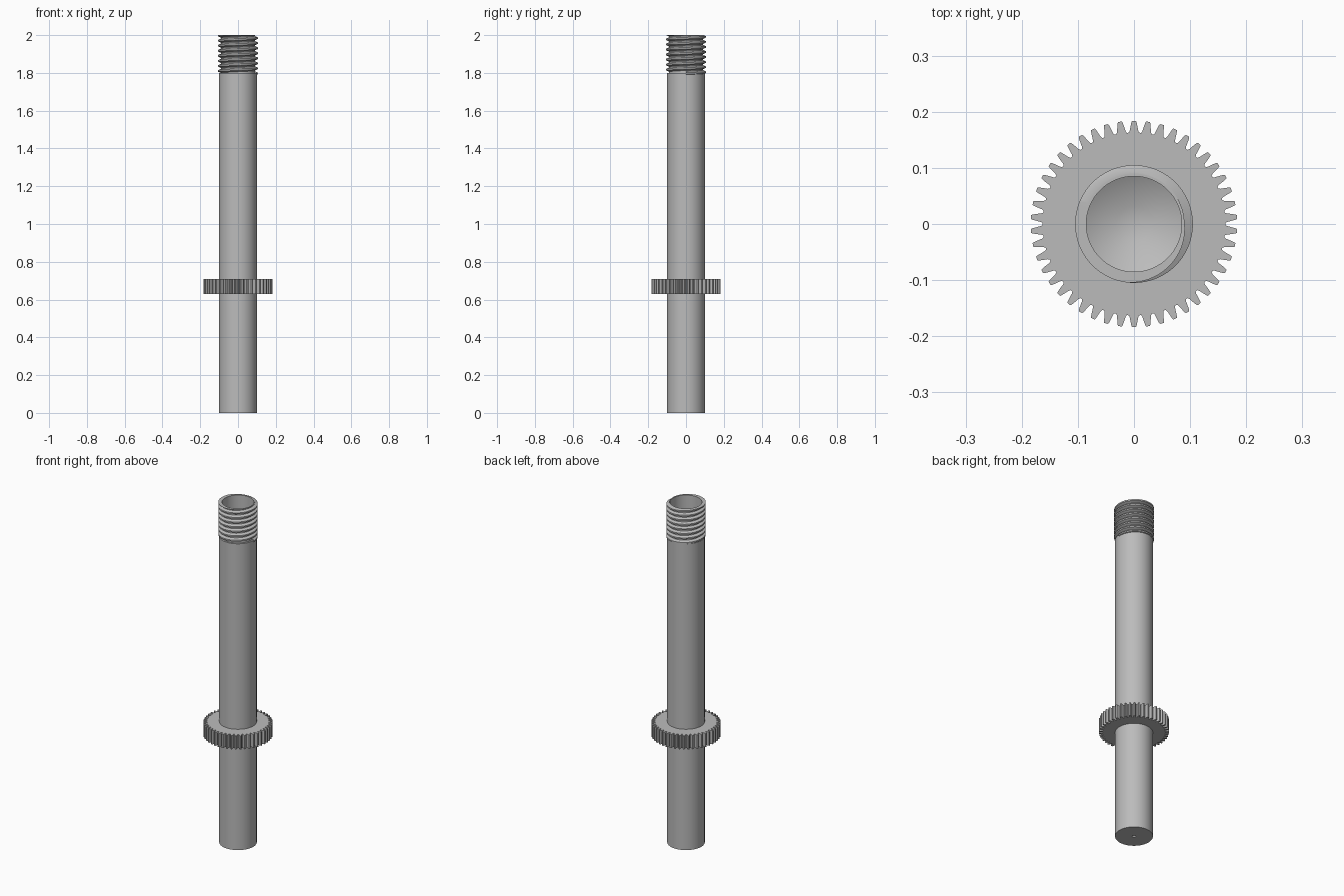
import bpy, bmesh, math
from math import cos, sin, pi, tau

cube = bpy.data.objects.get("Cube")
if cube:
    bpy.data.objects.remove(cube)

GREY = 0.5
steel = bpy.data.materials.new("grey_steel")
steel.use_nodes = True
steel.diffuse_color = (GREY, GREY, GREY, 1)
steel.node_tree.nodes["Principled BSDF"].inputs["Base Color"].default_value = (GREY, GREY, GREY, 1)


def finish(bm, name, angle=30):
    bmesh.ops.recalc_face_normals(bm, faces=bm.faces)
    mesh = bpy.data.meshes.new(name)
    bm.to_mesh(mesh)
    bm.free()
    obj = bpy.data.objects.new(name, mesh)
    obj.data.materials.append(steel)
    bpy.context.collection.objects.link(obj)
    bpy.ops.object.select_all(action='DESELECT')
    obj.select_set(True)
    bpy.context.view_layer.objects.active = obj
    bpy.ops.object.shade_smooth_by_angle(angle=math.radians(angle))
    return obj


def lathe(name, profile, segments=96):
    """Revolve (radius, z) points; end points on the axis close the form."""
    bm = bmesh.new()
    verts = [bm.verts.new((r, 0, z)) for r, z in profile]
    edges = [bm.edges.new(pair) for pair in zip(verts, verts[1:])]
    bmesh.ops.spin(bm, geom=verts + edges, axis=(0, 0, 1), cent=(0, 0, 0),
                   angle=tau, steps=segments, use_merge=True)
    bmesh.ops.remove_doubles(bm, verts=bm.verts, dist=1e-5)
    return finish(bm, name)


# Hollow shaft: small underside dimple, stepped neck, bore with tapered floor
lathe("shaft", [(0, 0.02), (0.01, 0.02), (0.01, 0), (0.1, 0), (0.1, 1.8),
                (0.09, 1.8), (0.09, 2), (0.085, 2), (0.085, 0.1),
                (0.032, 0.07), (0, 0.07)])

# Screw thread: trapezoid section swept up a right-handed helix
TURNS, STEPS, START, RISE = 8, 72, 1.797, 0.214
SECTION = [(0.088, -0.012), (0.105, -0.004), (0.105, 0.004), (0.088, 0.012)]
bm = bmesh.new()
rings = []
for i in range(TURNS * STEPS + 1):
    a = tau * i / STEPS
    z = START + RISE * i / (TURNS * STEPS)
    rings.append([bm.verts.new((r * cos(a), r * sin(a), z + dz)) for r, dz in SECTION])
for low, high in zip(rings, rings[1:]):
    for k in range(4):
        n = (k + 1) % 4
        bm.faces.new((low[k], low[n], high[n], high[k]))
bm.faces.new(rings[0])
bm.faces.new(rings[-1])
# Trim the thread flush with the rim
cut = bmesh.ops.bisect_plane(bm, geom=bm.verts[:] + bm.edges[:] + bm.faces[:],
                             plane_co=(0, 0, 2), plane_no=(0, 0, 1), clear_outer=True)
rim = [e for e in cut["geom_cut"] if isinstance(e, bmesh.types.BMEdge)]
bmesh.ops.triangle_fill(bm, edges=rim, use_beauty=True)
finish(bm, "screw_thread")

# Spur gear: one tooth outline repeated round the shaft, with a central bore
TEETH, BOTTOM, TOP = 46, 0.63, 0.71
PITCH = tau / TEETH
TOOTH = [(0.163, -0.42), (0.166, -0.34), (0.175, -0.25), (0.181, -0.19), (0.184, -0.14),
         (0.184, 0.14), (0.181, 0.19), (0.175, 0.25), (0.166, 0.34), (0.163, 0.42)]
bm = bmesh.new()
outline = [(r, pi / 2 + PITCH * (t + f)) for t in range(TEETH) for r, f in TOOTH]


def ring(points, z):
    return [bm.verts.new((r * cos(a), r * sin(a), z)) for r, a in points]


bore = [(0.099, a) for _, a in outline]
loops = [ring(outline, BOTTOM), ring(outline, TOP), ring(bore, TOP), ring(bore, BOTTOM)]
for lo, hi in zip(loops, loops[1:] + loops[:1]):
    for k in range(len(lo)):
        n = (k + 1) % len(lo)
        bm.faces.new((lo[k], lo[n], hi[n], hi[k]))
finish(bm, "gear")
